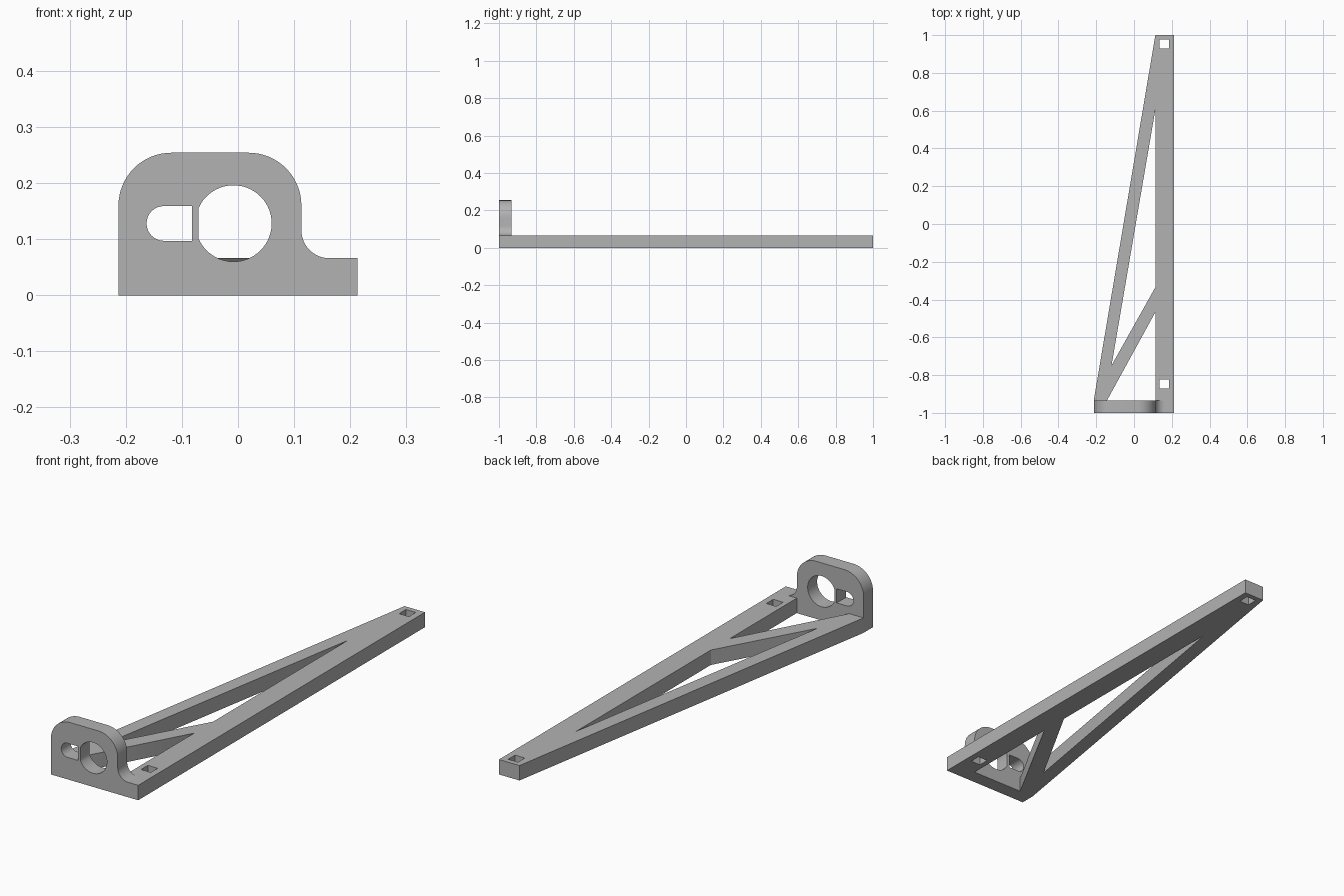
import bpy, bmesh, math

cube = bpy.data.objects.get("Cube")
if cube:
    bpy.data.objects.remove(cube, do_unlink=True)

grey = bpy.data.materials.new("plain_grey")
grey.use_nodes = True
GREY = (0.45, 0.45, 0.45, 1)
grey.diffuse_color = GREY
grey.node_tree.nodes["Principled BSDF"].inputs["Base Color"].default_value = GREY


def arc(cx, cy, r, start, end, steps=16):
    """Points on a circular arc, angles in degrees."""
    angles = [math.radians(start + (end - start) * i / steps) for i in range(steps + 1)]
    return [(cx + r * math.cos(a), cy + r * math.sin(a)) for a in angles]


def box(x0, x1, y0, y1):
    return [(x0, y0), (x1, y0), (x1, y1), (x0, y1)]


def extrude(name, outlines, thickness, upright_y=None):
    """Extrude an outline (first) with holes (rest); stand it up if upright_y is given."""
    curve = bpy.data.curves.new(name, "CURVE")
    curve.dimensions = "2D"
    curve.fill_mode = "BOTH"
    curve.extrude = thickness / 2
    for points in outlines:
        spline = curve.splines.new("POLY")
        spline.points.add(len(points) - 1)
        for p, (x, y) in zip(spline.points, points):
            p.co = (x, y, 0, 1)
        spline.use_cyclic_u = True
    helper = bpy.data.objects.new(name + "_outline", curve)
    bpy.context.collection.objects.link(helper)
    bpy.context.view_layer.update()
    graph = bpy.context.evaluated_depsgraph_get()
    mesh = bpy.data.meshes.new_from_object(helper.evaluated_get(graph))
    bpy.data.objects.remove(helper, do_unlink=True)

    bm = bmesh.new()
    bm.from_mesh(mesh)
    bmesh.ops.remove_doubles(bm, verts=bm.verts, dist=0.0001)
    for v in bm.verts:
        x, y, z = v.co
        if upright_y is None:
            v.co.z = z + thickness / 2
        else:
            v.co = (x, upright_y + thickness / 2 - z, y)
    bmesh.ops.recalc_face_normals(bm, faces=bm.faces)
    bm.to_mesh(mesh)
    bm.free()
    mesh.name = name
    mesh.materials.clear()
    mesh.materials.append(grey)
    obj = bpy.data.objects.new(name, mesh)
    bpy.context.collection.objects.link(obj)
    bpy.ops.object.select_all(action="DESELECT")
    obj.select_set(True)
    bpy.context.view_layer.objects.active = obj
    bpy.ops.object.shade_smooth_by_angle(angle=math.radians(30))
    return obj


SIDE = 0.213      # half width
INNER = 0.113     # inner side of the beam
HEIGHT = 0.066    # beam height
BACK = -0.934     # back of the end plate
MID = 0.128       # height of the plate openings
R = 0.094         # plate corner radius

# Upright end plate with a flat-sided round hole and a slot
plate = [(-SIDE, 0), (SIDE, 0), (SIDE, HEIGHT)]
plate += arc(INNER + 0.05, HEIGHT + 0.05, 0.05, 270, 180)
plate += arc(INNER - R, 0.254 - R, R, 0, 90)
plate += arc(R - SIDE, 0.254 - R, R, 90, 180)
flat = math.degrees(math.acos(0.062 / 0.068))
round_hole = arc(-0.008, MID, 0.068, flat - 180, 180 - flat, 48)
slot = arc(-0.132, MID, 0.031, 90, 270) + [(-0.082, MID - 0.031), (-0.082, MID + 0.031)]
extrude("end_plate", [plate, round_hole, slot], 1 + BACK, upright_y=-1)

# Long beam with two square holes
holes = [box(0.136, 0.184, y - 0.024, y + 0.024) for y in (-0.847, 0.953)]
extrude("long_beam", [box(INNER, SIDE, BACK, 1)] + holes, HEIGHT)

# Diagonal strut and short brace
truss = [(-SIDE, BACK), (-0.143, BACK), (INNER, -0.467), (INNER, -0.335),
         (-0.119, -0.749), (INNER, 0.606), (INNER, 1)]
extrude("diagonal_truss", [truss], HEIGHT)
